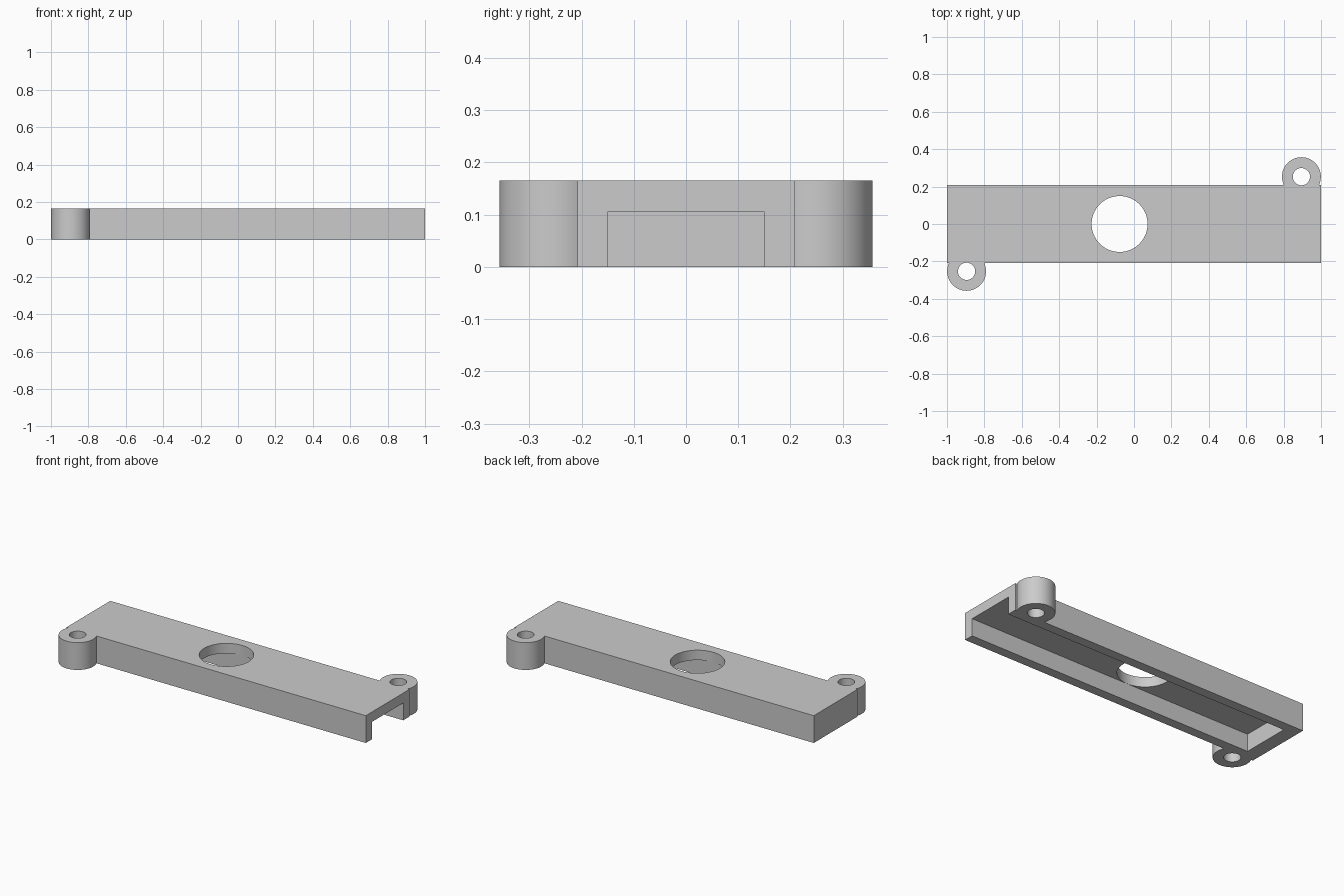
import bpy

cube = bpy.data.objects.get("Cube")
if cube:
    bpy.data.objects.remove(cube, do_unlink=True)

HEIGHT = 0.165
HALF_WIDTH = 0.208
CHANNEL_HALF = 0.15
CHANNEL_TOP = 0.105
END_WALL = 0.085
BOSS_X, BOSS_Y, BOSS_R, BOSS_HOLE = 0.895, 0.253, 0.104, 0.046

grey = bpy.data.materials.new("light_grey")
grey.use_nodes = True
colour = (0.6, 0.6, 0.6, 1)
grey.diffuse_color = colour
grey.node_tree.nodes["Principled BSDF"].inputs["Base Color"].default_value = colour


def box(name, low, high):
    centre = [(a + b) / 2 for a, b in zip(low, high)]
    bpy.ops.mesh.primitive_cube_add(size=1, location=centre)
    ob = bpy.context.object
    ob.name = name
    ob.scale = [b - a for a, b in zip(low, high)]
    bpy.ops.object.transform_apply(location=True, rotation=False, scale=True)
    ob.data.materials.append(grey)
    return ob


def cylinder(name, x, y, radius, low, high):
    bpy.ops.mesh.primitive_cylinder_add(
        vertices=64, radius=radius, depth=high - low, location=(x, y, (low + high) / 2))
    ob = bpy.context.object
    ob.name = name
    bpy.ops.object.transform_apply(location=True, rotation=False, scale=True)
    ob.data.materials.append(grey)
    return ob


def combine(target, tool, operation):
    mod = target.modifiers.new(tool.name, "BOOLEAN")
    mod.operation = operation
    mod.solver = "EXACT"
    mod.object = tool
    bpy.context.view_layer.objects.active = target
    bpy.ops.object.modifier_apply(modifier=mod.name)
    bpy.data.objects.remove(tool, do_unlink=True)


# Long cover block
cover = box("channel_cover", (-1, -HALF_WIDTH, 0), (1, HALF_WIDTH, HEIGHT))

# Screw bosses on opposite corners
for side in (-1, 1):
    boss = cylinder("screw_boss", side * BOSS_X, side * BOSS_Y, BOSS_R, 0, HEIGHT)
    combine(cover, boss, "UNION")

# Channel open below and at the left end
channel = box("channel_cutter", (-1 + END_WALL, -CHANNEL_HALF, -0.1),
              (1.1, CHANNEL_HALF, CHANNEL_TOP))
combine(cover, channel, "DIFFERENCE")

# Screw holes
for side in (-1, 1):
    hole = cylinder("screw_hole_cutter", side * BOSS_X, side * BOSS_Y, BOSS_HOLE, -0.1, 0.3)
    combine(cover, hole, "DIFFERENCE")

# Large round opening in the top plate
opening = cylinder("round_opening_cutter", -0.077, 0, 0.1495, 0.05, 0.3)
combine(cover, opening, "DIFFERENCE")

bpy.ops.object.select_all(action="DESELECT")
cover.select_set(True)
bpy.context.view_layer.objects.active = cover
bpy.ops.object.shade_smooth_by_angle()
